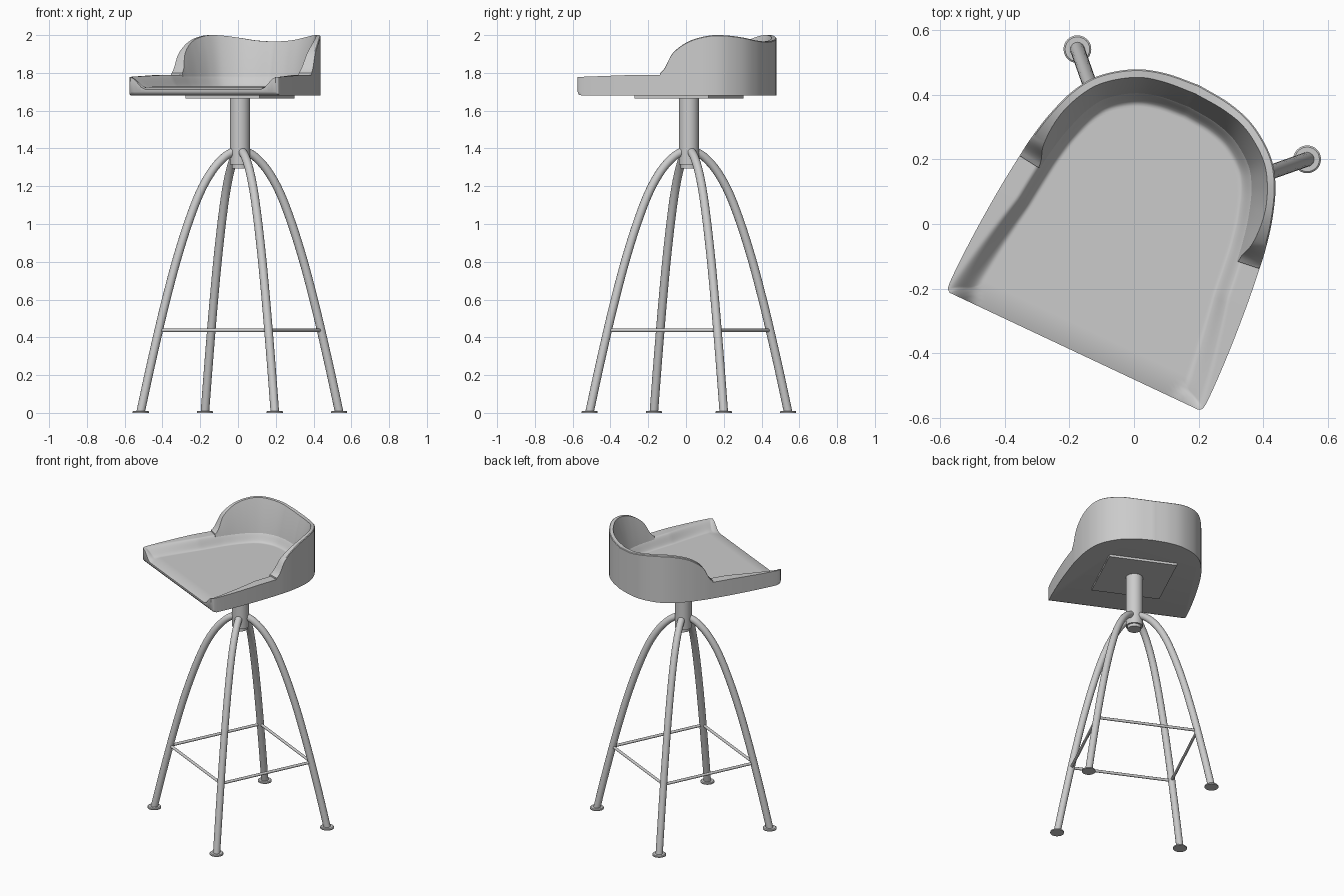
import bpy, bmesh, math
from mathutils import Vector, Matrix

if "Cube" in bpy.data.objects:
    bpy.data.objects.remove(bpy.data.objects["Cube"])

CX, CY = 0.01, 0.015                # column centre
SEAT_ROT = math.radians(-25.2)      # swivelled seat
LEG_ANG = math.radians(19.4)


def finish(name, bm, rot=0.0, loc=(0, 0, 0), angle=35):
    bmesh.ops.recalc_face_normals(bm, faces=bm.faces)
    me = bpy.data.meshes.new(name)
    bm.to_mesh(me)
    bm.free()
    ob = bpy.data.objects.new(name, me)
    bpy.context.collection.objects.link(ob)
    ob.rotation_euler.z = rot
    ob.location = loc
    bpy.ops.object.select_all(action='DESELECT')
    ob.select_set(True)
    bpy.context.view_layer.objects.active = ob
    bpy.ops.object.shade_smooth_by_angle(angle=math.radians(angle))
    return ob


def spline(pts, n):
    """Smooth curve through points (Catmull-Rom)."""
    p = [Vector(q) for q in pts]
    p = [2 * p[0] - p[1]] + p + [2 * p[-1] - p[-2]]
    out = []
    for i in range(1, len(p) - 2):
        a, b, c, d = p[i - 1:i + 3]
        for k in range(n):
            t = k / n
            out.append(0.5 * (2 * b + (c - a) * t + (2 * a - 5 * b + 4 * c - d) * t * t
                              + (3 * b - a - 3 * c + d) * t ** 3))
    return out + [p[-2]]


def loft(bm, rings, closed=True):
    """Skin a list of equal-length vertex rings."""
    vr = [[bm.verts.new(v) for v in r] for r in rings]
    n = len(vr[0])
    for a, b in zip(vr, vr[1:]):
        for i in range(n):
            j = (i + 1) % n
            bm.faces.new((a[i], a[j], b[j], b[i]))
    bm.faces.new(vr[0])
    bm.faces.new(vr[-1])


def tube(name, path, r, sides=16, rot=0.0, loc=(0, 0, 0)):
    """Round tube; path lies in one vertical plane or is straight."""
    bm = bmesh.new()
    rings = []
    side = None
    for i, p in enumerate(path):
        t = (path[min(i + 1, len(path) - 1)] - path[max(i - 1, 0)]).normalized()
        if side is None:
            side = t.cross(Vector((0, 0, 1))).normalized()
        up = side.cross(t)
        rings.append([p + r * (math.cos(a) * side + math.sin(a) * up)
                      for a in (2 * math.pi * k / sides for k in range(sides))])
    loft(bm, rings)
    return finish(name, bm, rot, loc)


def cylinder(name, r, z0, z1, x, y, sides=32):
    return tube_z(name, [(r, z0), (r, z1)], x, y, sides)


def tube_z(name, prof, x, y, sides):
    bm = bmesh.new()
    loft(bm, [[(r * math.cos(2 * math.pi * k / sides), r * math.sin(2 * math.pi * k / sides), z)
               for k in range(sides)] for r, z in prof])
    return finish(name, bm, 0, (x, y, 0))


# Half outline of the seat: x, y, height of backrest rim there
HALF = [(0, .474, 1.965), (.11, .463, 1.972), (.205, .432, 1.987), (.295, .367, 1.999),
        (.347, .29, 1.996), (.381, .195, 1.967), (.4, .11, 1.905), (.41, .04, 1.80),
        (.425, -.1, 1.79), (.436, -.27, 1.79), (.438, -.41, 1.79), (.425, -.435, 1.79)]
right = spline(HALF, 8)
u_line = [Vector((-v.x, v.y, v.z)) for v in reversed(right[1:])] + right
u_flat = [v.xy for v in u_line]
FRONT = -.435


def edge_distance(p):
    best = 9
    for a, b in zip(u_flat, u_flat[1:]):
        d = b - a
        t = max(0, min(1, (p - a).dot(d) / d.dot(d)))
        best = min(best, (a + t * d - p).length)
    return best


def seat_height(p):
    k = max(0, min(1, (p.y - FRONT) / .35))
    flat = .06 * k
    width = .085 - .035 * k
    t = max(0, min(1, (edge_distance(p) - flat) / width))
    t = t * t * (3 - 2 * t)
    lip = max(0, 1 - (p.y - FRONT) / .08) ** 2
    rim = 1.79 - .012 * (1 - k)
    floor = 1.727 - .014 * lip
    return rim + (floor - rim) * t


# Seat: flat underside, scooped top
loop = u_flat + [Vector((.425 - .85 * i / 40, FRONT)) for i in range(1, 40)]
centre = Vector((0, -.1))
rings = [[(p.x, max(p.y, FRONT + back), z) for p in loop]
         for back, z in ((.03, 1.68), (.01, 1.687), (0, 1.70))]
for f in [1 - .0125 * i for i in range(36)] + [.5, .4, .25, .1, .02]:
    ring = []
    for p in loop:
        q = centre + (p - centre) * f
        ring.append((q.x, q.y, seat_height(q)))
    rings.append(ring)
bm = bmesh.new()
loft(bm, rings)
finish("seat", bm, SEAT_ROT, angle=40)

# Backrest: wrapped wall, thick at the base and thin at the rim
bm = bmesh.new()
sections = []
for i, p in enumerate(u_line):
    if p.y < .039:
        continue
    t = (u_line[i + 1] - u_line[i - 1]).xy.normalized()
    inward = Vector((t.y, -t.x, 0))
    base = Vector((p.x, p.y, 1.78))
    h = max(0, min(1, (p.z - 1.79) / .19))
    top = Vector((p.x, p.y, p.z))
    thick = .072 - .047 * h
    mid = (base + inward * .072 + top + inward * thick) / 2 + inward * .006 * h
    sections.append([base, top - Vector((0, 0, .004)), top + inward * .004,
                     top + inward * thick, mid, base + inward * .074])
loft(bm, sections)
finish("backrest", bm, SEAT_ROT)

# Mounting plate under the seat
bm = bmesh.new()
bmesh.ops.create_cube(bm, size=1, matrix=Matrix.Diagonal((.434, .434, .02, 1)))
finish("mounting_plate", bm, SEAT_ROT, (CX, CY, 1.675))

# Column and its lower plug
cylinder("column", .053, 1.315, 1.675, CX, CY)
cylinder("column_plug", .043, 1.295, 1.32, CX, CY)

# Four bowed legs with foot discs and connecting rails
LEG = [(.035, 0, 1.385), (.09, 0, 1.352), (.157, 0, 1.28), (.225, 0, 1.165), (.292, 0, 1.0),
       (.358, 0, .8), (.414, 0, .6), (.455, 0, .44), (.508, 0, .22), (.557, 0, .005)]
leg_path = spline(LEG, 5)
for i in range(4):
    a = LEG_ANG + i * math.pi / 2
    b = a + math.pi / 2
    tube(f"leg_{i + 1}", leg_path, .0225, 16, a, (CX, CY, 0))
    tube_z(f"foot_{i + 1}", [(.043, 0), (.043, .007), (.038, .011)],
           CX + .557 * math.cos(a), CY + .557 * math.sin(a), 24)
    ends = [Vector((CX + .455 * math.cos(k), CY + .455 * math.sin(k), .437)) for k in (a, b)]
    tube(f"rail_{i + 1}", ends, .009, 12)
